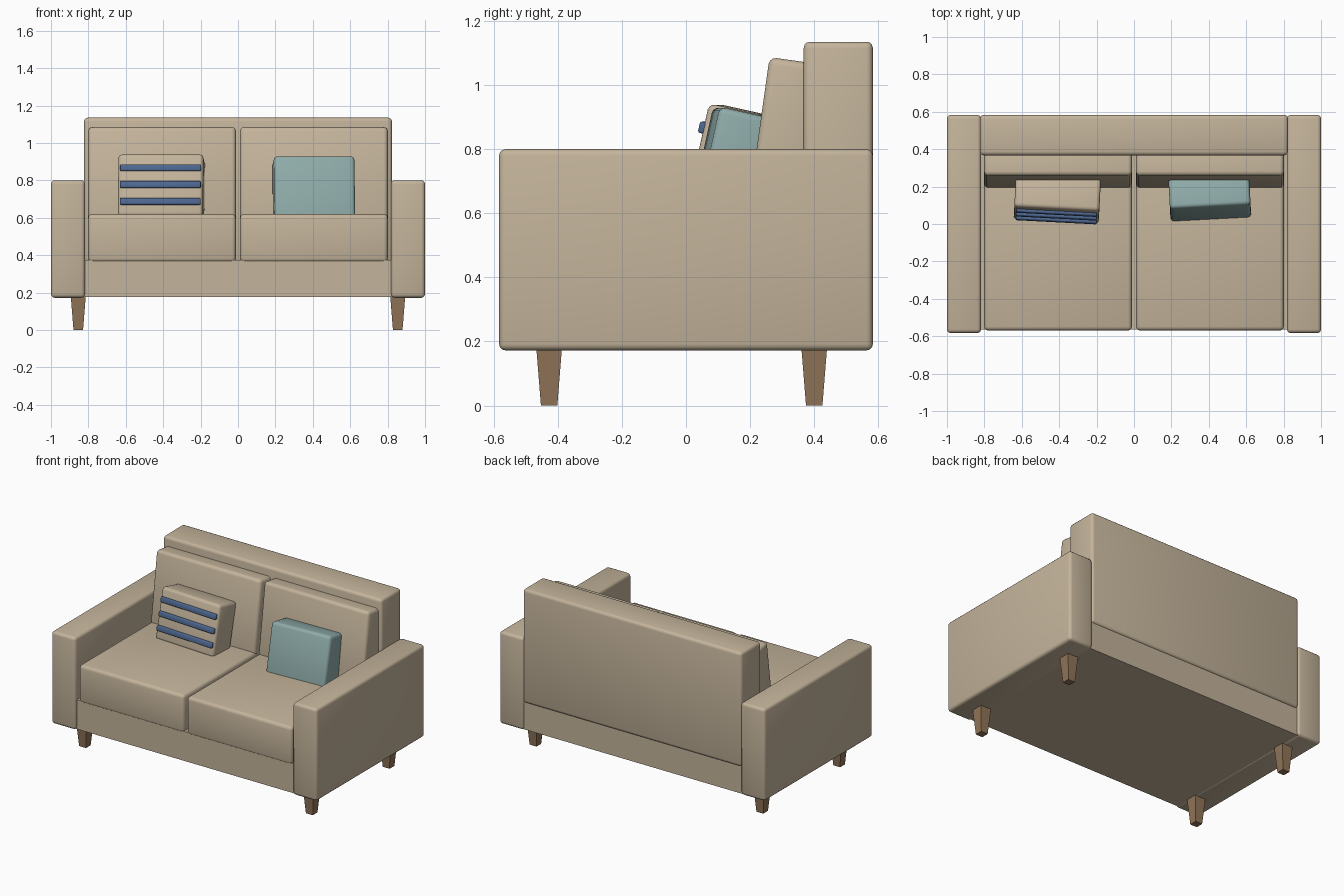
import bpy, bmesh, math
from mathutils import Matrix, Vector, Euler

if "Cube" in bpy.data.objects:
    bpy.data.objects.remove(bpy.data.objects["Cube"])


def material(name, r, g, b):
    lin = [((c / 255 + 0.055) / 1.055) ** 2.4 for c in (r, g, b)]
    m = bpy.data.materials.new(name)
    m.diffuse_color = (*lin, 1)
    m.use_nodes = True
    m.node_tree.nodes["Principled BSDF"].inputs["Base Color"].default_value = m.diffuse_color
    return m


BEIGE = material("beige fabric", 196, 180, 155)
TEAL = material("teal fabric", 143, 172, 170)
BLUE = material("blue stripe", 78, 104, 145)
WOOD = material("brown wood", 145, 117, 88)


def box(name, size, matrix, mat, bevel=0.0, segments=3, taper=1.0):
    """Box of a given size, optionally rounded, or narrowed at its bottom."""
    bm = bmesh.new()
    bmesh.ops.create_cube(bm, size=1)
    bmesh.ops.scale(bm, vec=Vector(size), verts=bm.verts)
    for v in bm.verts:
        if v.co.z < 0:
            v.co.x *= taper
            v.co.y *= taper
    if bevel:
        bmesh.ops.bevel(bm, geom=bm.edges[:], offset=bevel, segments=segments,
                        profile=0.5, affect='EDGES')
    for f in bm.faces:
        f.smooth = bevel > 0
    me = bpy.data.meshes.new(name)
    bm.to_mesh(me)
    bm.free()
    me.materials.append(mat)
    ob = bpy.data.objects.new(name, me)
    ob.matrix_world = matrix
    bpy.context.collection.objects.link(ob)
    return ob


def span(name, lo, hi, mat, **kw):
    """Box between two corners."""
    lo, hi = Vector(lo), Vector(hi)
    return box(name, hi - lo, Matrix.Translation((lo + hi) / 2), mat, **kw)


def place(loc, lean, turn=0):
    """Position leaning backwards, then turned about z (degrees)."""
    rot = Euler((math.radians(-lean), 0, math.radians(turn)))
    return Matrix.Translation(loc) @ rot.to_matrix().to_4x4()


# frame: base and backrest
span("base", (-0.83, -0.565, 0.175), (0.83, 0.57, 0.375), BEIGE)
span("backrest", (-0.823, 0.367, 0.36), (0.823, 0.583, 1.135), BEIGE, bevel=0.02)

for side, s in (("left", -1), ("right", 1)):
    # arms
    box(side + "_arm", (0.182, 1.166, 0.628),
        Matrix.Translation((s * 0.909, 0, 0.486)), BEIGE, bevel=0.02)
    # seat and back cushions
    box(side + "_seat_cushion", (0.79, 0.95, 0.258),
        Matrix.Translation((s * 0.406, -0.095, 0.49)), BEIGE, bevel=0.022)
    box(side + "_back_cushion", (0.79, 0.18, 0.5),
        place((s * 0.406, 0.315, 0.827), 8), BEIGE, bevel=0.022)
    # tapered square legs
    for end, y in (("front", -0.427), ("back", 0.4)):
        box(f"{end}_{side}_leg", (0.08, 0.08, 0.18),
            Matrix.Translation((s * 0.854, y, 0.09)), WOOD, taper=0.64)

# throw pillows
box("teal_pillow", (0.432, 0.18, 0.34), place((0.405, 0.146, 0.747), 12.5, 3),
    TEAL, bevel=0.02)
striped = place((-0.41, 0.134, 0.757), 12.5, -3)
box("striped_pillow", (0.455, 0.18, 0.34), striped, BEIGE, bevel=0.02)

# raised stripes on the front of the pillow
for i in (-1, 0, 1):
    box(f"pillow_stripe_{i + 2}", (0.432, 0.03, 0.036),
        striped @ Matrix.Translation((0, -0.09, i * 0.092)), BLUE, bevel=0.006, segments=2)
